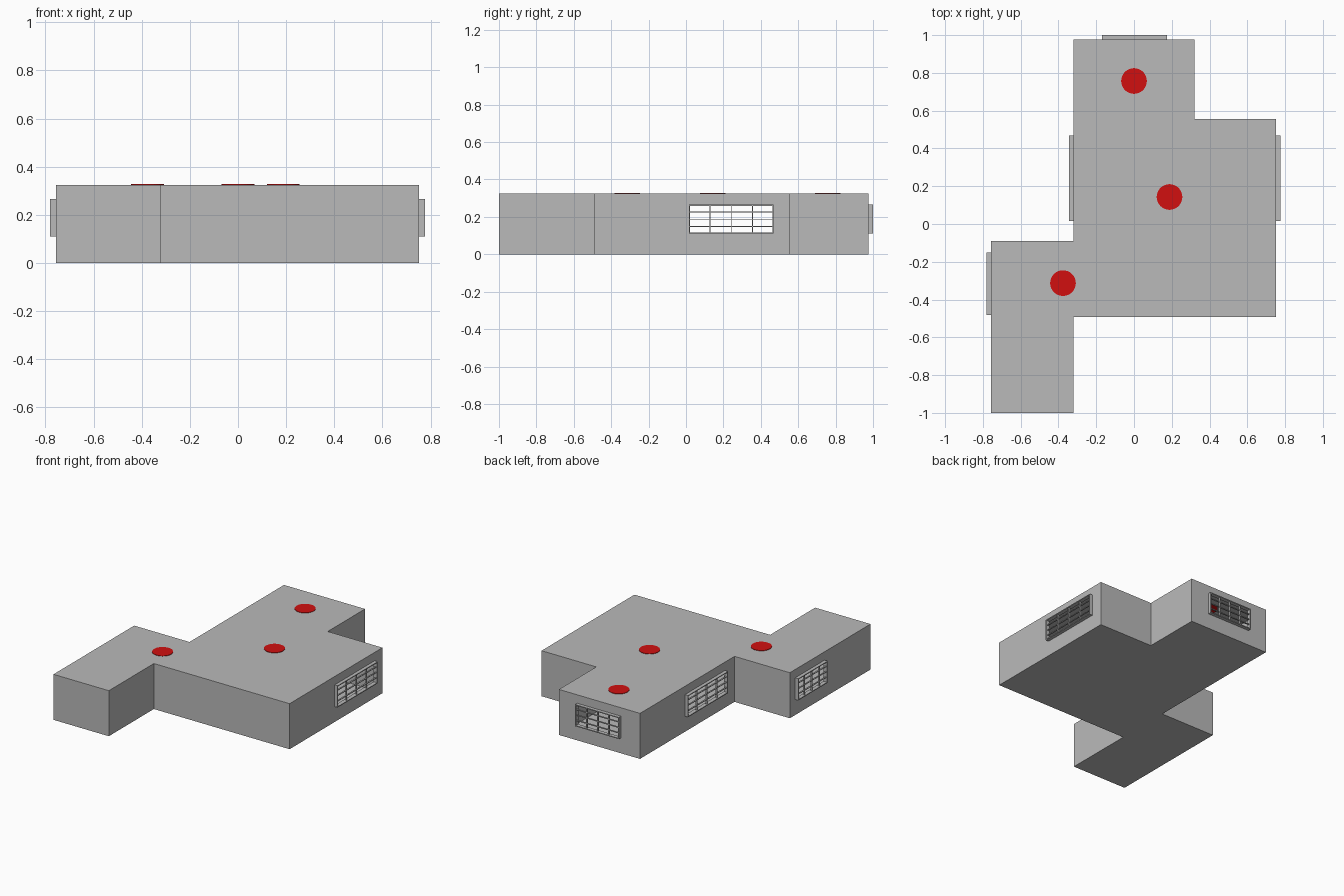
import bpy, bmesh, math
from mathutils import Matrix, Vector

if "Cube" in bpy.data.objects:
    bpy.data.objects.remove(bpy.data.objects["Cube"])

H = 0.325          # building height
Z0, Z1 = 0.11, 0.265  # window sill and head


def material(name, rgb):
    m = bpy.data.materials.new(name)
    m.diffuse_color = (*rgb, 1)
    m.use_nodes = True
    m.node_tree.nodes["Principled BSDF"].inputs["Base Color"].default_value = m.diffuse_color
    return m


GREY = material("wall_grey", (0.49, 0.49, 0.49))
RED = material("lamp_red", (0.64, 0.005, 0.005))


def make(name, bm, mat):
    me = bpy.data.meshes.new(name)
    bmesh.ops.recalc_face_normals(bm, faces=bm.faces)
    bm.to_mesh(me)
    bm.free()
    me.materials.append(mat)
    ob = bpy.data.objects.new(name, me)
    bpy.context.collection.objects.link(ob)
    return ob


def box(bm, lo, hi):
    lo, hi = Vector(lo), Vector(hi)
    m = Matrix.Translation((lo + hi) / 2) @ Matrix.Diagonal((*(hi - lo), 1))
    bmesh.ops.create_cube(bm, size=1, matrix=m)


# Hollow building from its floor plan
plan = [(-0.757, -1), (-0.32, -1), (-0.32, -0.492), (0.752, -0.492), (0.752, 0.555),
        (0.32, 0.555), (0.32, 0.976), (-0.32, 0.976), (-0.32, -0.09), (-0.757, -0.09)]
bm = bmesh.new()
base = bm.faces.new([bm.verts.new((x, y, 0)) for x, y in plan])
side = bmesh.ops.extrude_face_region(bm, geom=[base], use_keep_orig=True)
bmesh.ops.translate(bm, vec=(0, 0, H),
                    verts=[v for v in side["geom"] if isinstance(v, bmesh.types.BMVert)])
building = make("building_shell", bm, GREY)
shell = building.modifiers.new("wall_thickness", "SOLIDIFY")
shell.thickness = 0.008
shell.offset = -1
shell.use_even_offset = True

# Windows: name, wall point, outward angle, width
windows = [("right_window", (0.752, 0.242), 0, 0.452),
           ("back_window", (0.003, 0.976), 90, 0.346),
           ("left_window", (-0.32, 0.242), 180, 0.452),
           ("wing_window", (-0.757, -0.317), 180, 0.332)]
DEPTH, RIM, BAR = 0.024, 0.006, 0.005
openings = bmesh.new()

for name, (x, y), angle, w in windows:
    place = Matrix.Translation((x, y, 0)) @ Matrix.Rotation(math.radians(angle), 4, "Z")
    h = w / 2
    # Wall opening
    cut = bmesh.new()
    box(cut, (-0.04, -h + 0.003, Z0 + 0.003), (0.04, h - 0.003, Z1 - 0.003))
    cut.transform(place)
    tmp = bpy.data.meshes.new("opening")
    cut.to_mesh(tmp)
    cut.free()
    openings.from_mesh(tmp)
    bpy.data.meshes.remove(tmp)
    # Frame rim and grille bars
    bm = bmesh.new()
    for s in (-h, h - RIM):
        box(bm, (0, s, Z0), (DEPTH, s + RIM, Z1))
    for z in (Z0, Z1 - RIM):
        box(bm, (0, -h + RIM, z), (DEPTH, h - RIM, z + RIM))
    for i in (1, 2, 3):
        u = -h + w * i / 4
        z = Z0 + (Z1 - Z0) * i / 4
        box(bm, (0.006, u - BAR / 2, Z0 + RIM), (0.018, u + BAR / 2, Z1 - RIM))
        box(bm, (0.007, -h + RIM, z - BAR / 2), (0.017, h - RIM, z + BAR / 2))
    bm.transform(place)
    make(name, bm, GREY)

# Cut the openings through the walls
cutter = make("opening_cutter", openings, GREY)
cutter.hide_render = True
cutter.display_type = "WIRE"
cutmod = building.modifiers.new("openings", "BOOLEAN")
cutmod.operation = "DIFFERENCE"
cutmod.solver = "EXACT"
cutmod.object = cutter
bpy.context.view_layer.objects.active = building
for m in ("wall_thickness", "openings"):
    bpy.ops.object.modifier_apply(modifier=m)
bpy.data.objects.remove(cutter)

# Round red roof lamps, set into the ceiling
for i, (x, y) in enumerate([(0, 0.757), (0.188, 0.143), (-0.376, -0.313)]):
    bm = bmesh.new()
    bmesh.ops.create_cone(bm, cap_ends=True, segments=32, radius1=0.068, radius2=0.068,
                          depth=0.018, matrix=Matrix.Translation((x, y, H - 0.006)))
    make(f"roof_lamp_{i + 1}", bm, RED)
